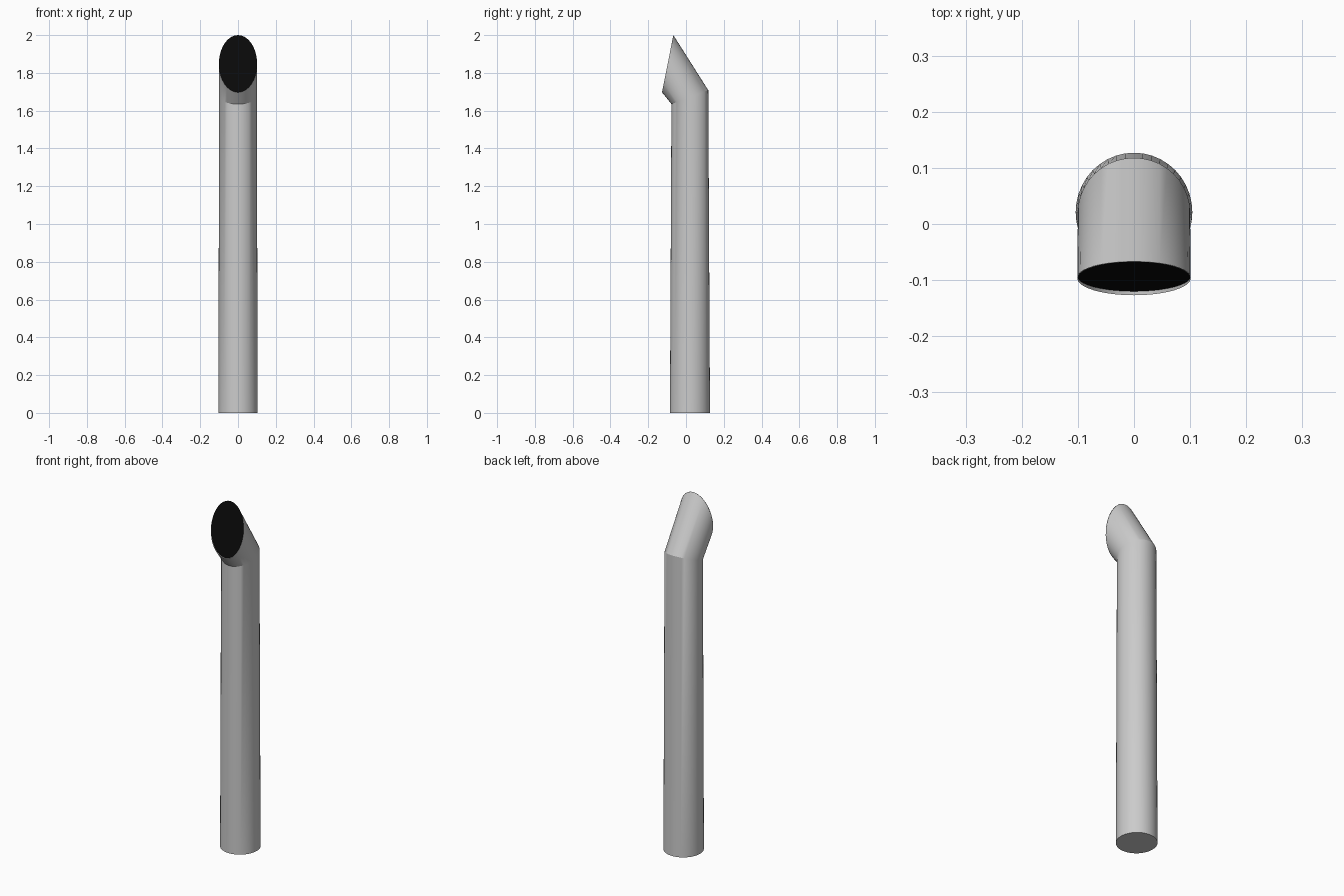
import bpy, bmesh, math

if "Cube" in bpy.data.objects:
    bpy.data.objects.remove(bpy.data.objects["Cube"])

SIDES = 40


def ring(bm, half_width, front, back):
    """Tilted elliptical loop running from a front (y, z) to a back (y, z) point."""
    verts = []
    for i in range(SIDES):
        a = 2 * math.pi * i / SIDES
        t = (1 + math.sin(a)) / 2
        verts.append(bm.verts.new((half_width * math.cos(a),
                                   front[0] + t * (back[0] - front[0]),
                                   front[1] + t * (back[1] - front[1]))))
    return verts


def bridge(bm, low, high):
    for i in range(SIDES):
        j = (i + 1) % SIDES
        bm.faces.new((low[i], low[j], high[j], high[i]))


def finish(bm, name):
    mesh = bpy.data.meshes.new(name)
    bm.to_mesh(mesh)
    bm.free()
    obj = bpy.data.objects.new(name, mesh)
    bpy.context.collection.objects.link(obj)
    bpy.ops.object.select_all(action='DESELECT')
    obj.select_set(True)
    bpy.context.view_layer.objects.active = obj
    bpy.ops.object.shade_smooth_by_angle(angle=math.radians(25))
    return obj


# Tapered upright pipe with a mitred, angled outlet and a closed foot
bm = bmesh.new()
foot = ring(bm, 0.104, (-0.085, 0.0), (0.127, 0.0))
joint = ring(bm, 0.100, (-0.077, 1.635), (0.118, 1.708))
mouth = ring(bm, 0.101, (-0.127, 1.697), (-0.067, 2.0))
lip = ring(bm, 0.101, (-0.120, 1.697), (-0.067, 2.0))
bm.faces.new(foot[::-1])
bridge(bm, foot, joint)
bridge(bm, joint, mouth)
bridge(bm, mouth, lip)
finish(bm, "pipe")

# Black disc filling the outlet
bm = bmesh.new()
bm.faces.new(ring(bm, 0.101, (-0.120, 1.697), (-0.067, 2.0)))
disc = finish(bm, "outlet_opening")
black = bpy.data.materials.new("black")
black.diffuse_color = (0.003, 0.003, 0.003, 1)
black.use_nodes = True
black.node_tree.nodes["Principled BSDF"].inputs["Base Color"].default_value = black.diffuse_color
disc.data.materials.append(black)
